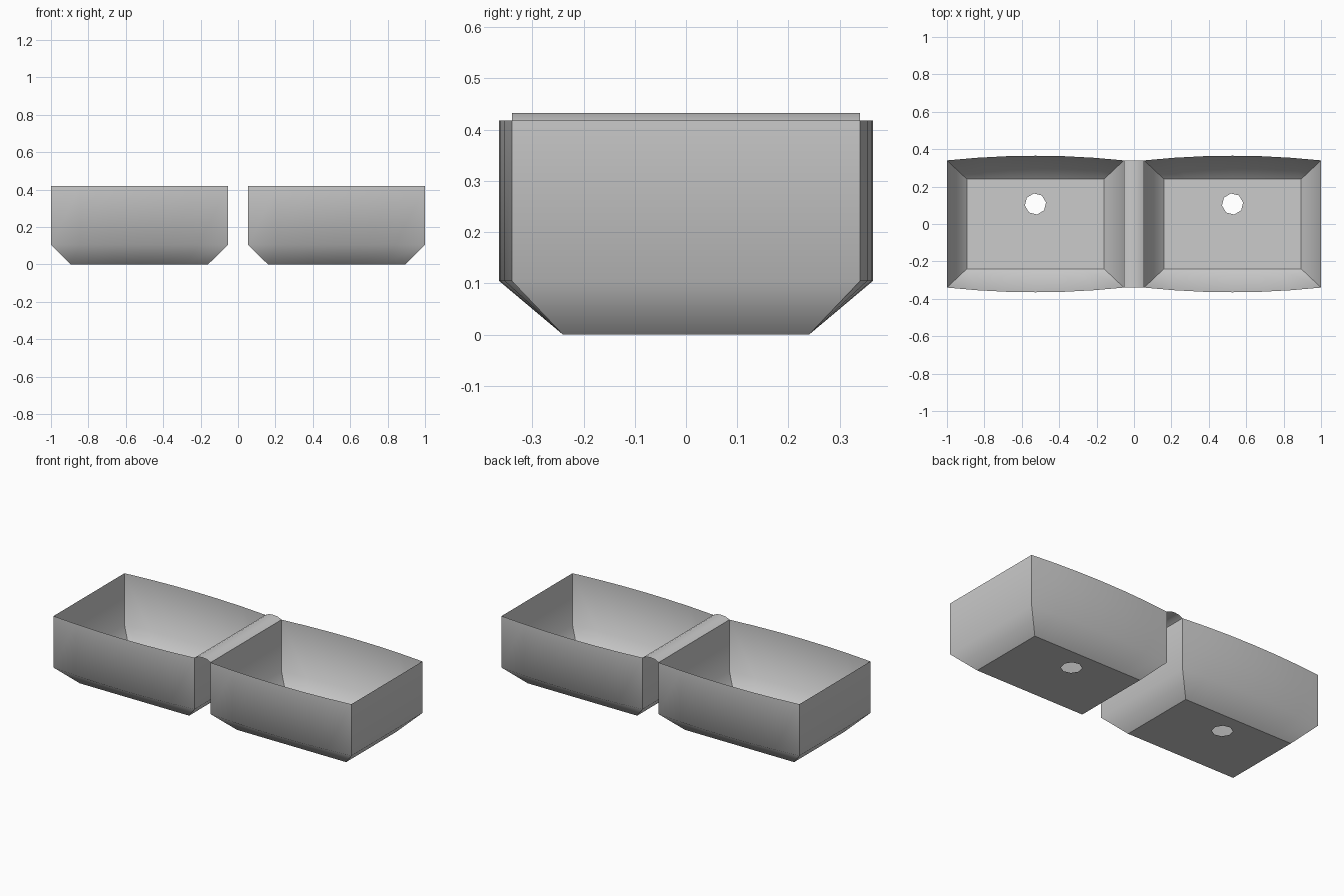
import bpy, bmesh, math

if "Cube" in bpy.data.objects:
    bpy.data.objects.remove(bpy.data.objects["Cube"])

SEG = 6          # segments along each bowed long side
CX = 0.527       # bowl centre in x


def finish(name, bm):
    me = bpy.data.meshes.new(name)
    bm.to_mesh(me)
    bm.free()
    ob = bpy.data.objects.new(name, me)
    bpy.context.collection.objects.link(ob)
    return ob


def ring(bm, cx, hx, hy, bulge, z):
    """Rectangle whose long sides bow outward by bulge."""
    pts = []
    for s in (-1, 1):
        for i in range(SEG + 1):
            t = 2 * i / SEG - 1
            pts.append((cx - s * hx * t, s * (hy + bulge * (1 - t * t)), z))
    return [bm.verts.new(p) for p in pts]


def loop_edges(bm, vs):
    out = []
    for a, b in zip(vs, vs[1:] + vs[:1]):
        out.append(bm.edges.get((a, b)) or bm.edges.new((a, b)))
    return out


def bowl(name, cx):
    bm = bmesh.new()
    # upright walls and sloped lower skirt
    rings = [ring(bm, cx, 0.367, 0.24, 0, 0),
             ring(bm, cx, 0.473, 0.34, 0.025, 0.105),
             ring(bm, cx, 0.473, 0.34, 0.025, 0.418)]
    n = len(rings[0])
    for lo, hi in zip(rings, rings[1:]):
        for i in range(n):
            j = (i + 1) % n
            bm.faces.new((lo[i], hi[i], hi[j], lo[j]))
    # floor with drain opening
    drain = [bm.verts.new((cx + 0.057 * math.cos(k * math.pi / 4 + 0.15),
                           0.107 + 0.057 * math.sin(k * math.pi / 4 + 0.15), 0))
             for k in range(8)]
    floor_edges = loop_edges(bm, rings[0])
    bmesh.ops.triangle_fill(bm, use_beauty=True, use_dissolve=False,
                            edges=floor_edges + loop_edges(bm, drain))
    bmesh.ops.recalc_face_normals(bm, faces=bm.faces[:])
    # smooth sides, crisp corners and floor outline
    for f in bm.faces:
        f.smooth = True
    for e in floor_edges:
        e.smooth = False
    for lo, hi in zip(rings, rings[1:]):
        for i in (0, SEG, SEG + 1, n - 1):
            bm.edges.get((lo[i], hi[i])).smooth = False
    return finish(name, bm)


bowl("left_bowl", -CX)
bowl("right_bowl", CX)

# rounded bridge between the bowls
bm = bmesh.new()
profile = [(-0.054, 0.418), (-0.03, 0.43), (0, 0.433), (0.03, 0.43), (0.054, 0.418)]
rows = [[bm.verts.new((x, y, z)) for x, z in profile] for y in (-0.34, 0.34)]
for i in range(len(profile) - 1):
    f = bm.faces.new((rows[0][i], rows[0][i + 1], rows[1][i + 1], rows[1][i]))
    f.smooth = True
finish("divider_bridge", bm)
